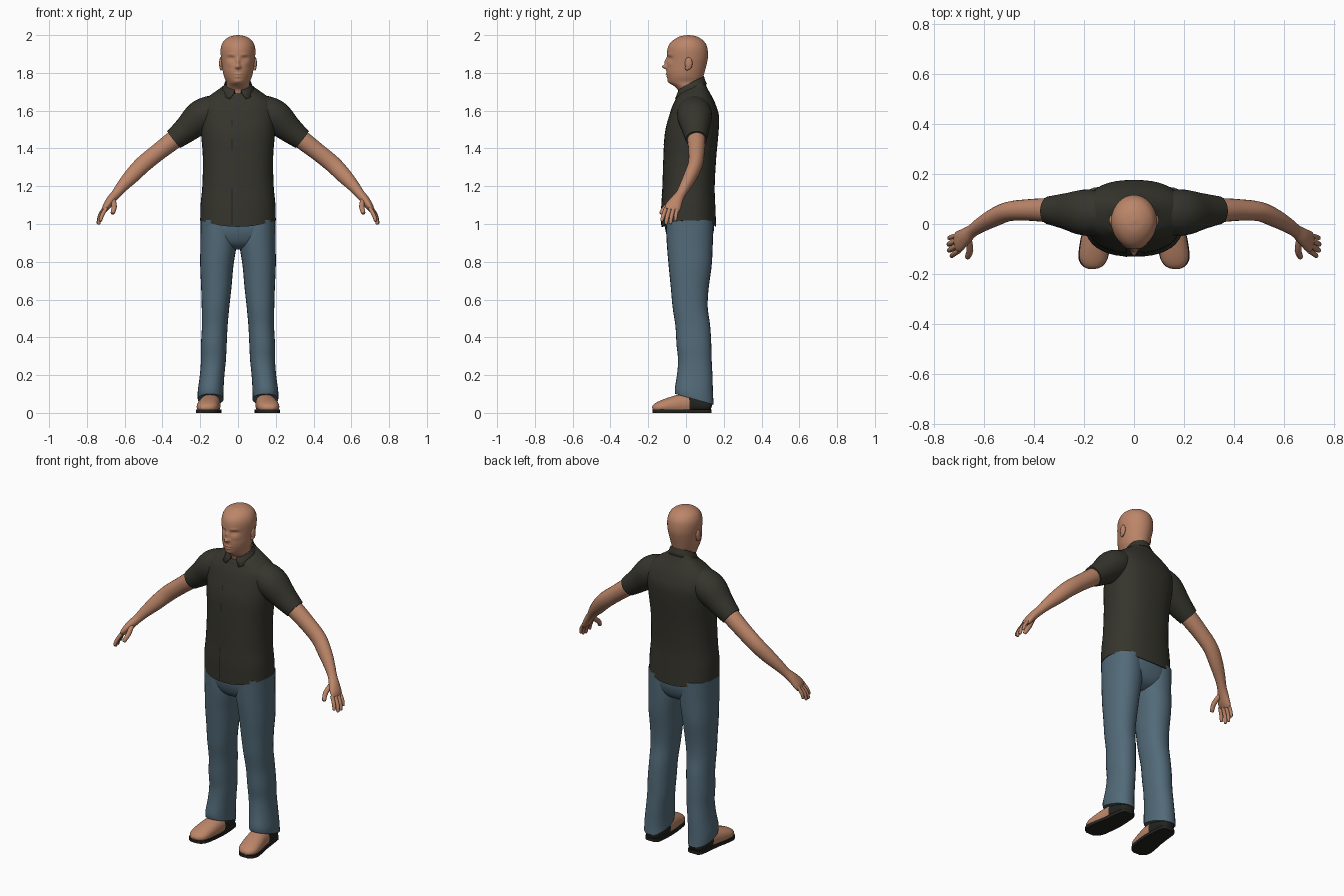
import bpy, bmesh, math
from mathutils import Vector
from mathutils.bvhtree import BVHTree


def material(name, rgb):
    m = bpy.data.materials.new(name)
    m.diffuse_color = (*rgb, 1)
    return m


SKIN = material("skin", (0.50, 0.235, 0.14))
SHIRT = material("dark_olive_cloth", (0.036, 0.035, 0.026))
DENIM = material("blue_denim", (0.085, 0.145, 0.19))
BLACK = material("black_rubber", (0.016, 0.016, 0.014))


def finish(bm, name, mats, mirror=False, angle=50):
    bmesh.ops.recalc_face_normals(bm, faces=bm.faces)
    me = bpy.data.meshes.new(name)
    bm.to_mesh(me)
    bm.free()
    for m in mats:
        me.materials.append(m)
    me.shade_smooth()
    me.set_sharp_from_angle(angle=math.radians(angle))
    ob = bpy.data.objects.new(name, me)
    bpy.context.collection.objects.link(ob)
    if mirror:
        ob.modifiers.new("mirror", 'MIRROR')
    return ob


def spline(rows, steps):
    """Catmull-Rom interpolation of ring rows."""
    rows = [tuple(r) + (0,) * (6 - len(r)) for r in rows]
    p = [rows[0]] + rows + [rows[-1]]
    out = []
    for i in range(1, len(p) - 2):
        for s in range(steps):
            t = s / steps
            out.append([0.5 * (2 * b + (c - a) * t + (2 * a - 5 * b + 4 * c - d) * t * t
                               + (3 * b - a - 3 * c + d) * t ** 3)
                        for a, b, c, d in zip(*p[i - 1:i + 3])])
    return out + [list(rows[-1])]


def loft(bm, rows, n=24, steps=4, power=2.0, level=True, ref=(0, 1, 0), warp=None):
    """Skin rings (x, y, z, half_width, half_depth, tilt); level rings stay horizontal."""
    rows = spline(rows, steps)
    ref = Vector(ref)
    rings = []
    for i, r in enumerate(rows):
        c = Vector(r[:3])
        t = Vector((0, 0, 1))
        if not level:
            t = (Vector(rows[min(i + 1, len(rows) - 1)][:3])
                 - Vector(rows[max(i - 1, 0)][:3])).normalized()
        b = t.cross(ref).normalized()
        a = b.cross(t)
        ring = []
        for k in range(n):
            u = 2 * math.pi * k / n
            cu, su = math.cos(u), math.sin(u)
            v = c + b * r[3] * math.copysign(abs(cu) ** (2 / power), cu) \
                + a * r[4] * math.copysign(abs(su) ** (2 / power), su)
            v.z += r[5] * (v.y - c.y)
            ring.append(bm.verts.new(warp(v) if warp else v))
        rings.append(ring)
    for p, q in zip(rings, rings[1:]):
        for k in range(n):
            bm.faces.new((p[k], p[(k + 1) % n], q[(k + 1) % n], q[k]))
    bm.faces.new(rings[0][::-1])
    bm.faces.new(rings[-1])


def ellipsoid(bm, centre, size):
    vs = bmesh.ops.create_uvsphere(bm, u_segments=16, v_segments=10, radius=1)["verts"]
    for v in vs:
        v.co = Vector(centre) + Vector([a * b for a, b in zip(v.co, size)])


# Head and neck, with facial relief as soft bumps (x, z, spread x, spread z, push y)
BUMPS = [(0, 1.832, .013, .010, -.024), (0, 1.858, .009, .020, -.013),
         (.036, 1.876, .017, .010, .011), (.036, 1.897, .022, .007, -.004),
         (.036, 1.874, .010, .005, -.005), (0, 1.794, .022, .004, -.006),
         (0, 1.780, .018, .004, -.005), (0, 1.787, .024, .002, .003),
         (0, 1.752, .018, .010, -.004), (.045, 1.845, .018, .014, -.003)]


def face(v):
    front = max(0, -v.y / 0.11)
    v.x *= 1 - 0.10 * front
    if v.y < 0:
        for x, z, sx, sz, push in BUMPS:
            v.y += push * math.exp(-((abs(v.x) - x) / sx) ** 2 - ((v.z - z) / sz) ** 2)
    return v


bm = bmesh.new()
loft(bm, [(0, .025, 1.63, .06, .06), (0, .022, 1.70, .06, .062), (0, .015, 1.725, .062, .072),
          (0, -.002, 1.75, .062, .088), (0, -.004, 1.78, .074, .096), (0, -.002, 1.81, .081, .102),
          (0, .003, 1.84, .085, .105), (0, .008, 1.88, .090, .108), (0, .008, 1.92, .092, .107),
          (0, .009, 1.95, .086, .098), (0, .011, 1.975, .070, .076), (0, .012, 1.993, .040, .044),
          (0, .013, 2.0, .006, .006)], n=88, steps=7, warp=face)
finish(bm, "head", [SKIN], angle=80)

bm = bmesh.new()
ellipsoid(bm, (.091, .014, 1.85), (.009, .020, .033))
ellipsoid(bm, (.089, .006, 1.826), (.008, .011, .013))
finish(bm, "ears", [SKIN], True)


# Shirt body with a hem that rises at the sides
def hem(v):
    low = max(0, 1 - (v.z - .98) / .15)
    v.z += low * .035 * min(1, (v.x / .2) ** 2)
    return v


bm = bmesh.new()
loft(bm, [(0, .015, .985, .2, .145), (0, .0125, 1.1, .198, .1425), (0, .0135, 1.2, .189, .1385),
          (0, .02, 1.35, .186, .14), (0, .03, 1.48, .196, .142), (0, .0425, 1.57, .202, .1325),
          (0, .044, 1.63, .196, .114), (0, .0425, 1.665, .168, .0975, .05),
          (0, .035, 1.695, .125, .082, .2), (0, .03, 1.715, .088, .072, .4),
          (0, .027, 1.727, .070, .067, .5)], n=40, power=2.4, warp=hem)
tree = BVHTree.FromBMesh(bm)
finish(bm, "shirt_body", [SHIRT])

# Sleeves
bm = bmesh.new()
loft(bm, [(.08, .042, 1.605, .07, .075), (.14, .044, 1.598, .082, .088), (.20, .046, 1.565, .088, .092),
          (.27, .051, 1.503, .071, .073), (.34, .055, 1.447, .056, .056)], n=24, level=False)
finish(bm, "sleeves", [SHIRT], True)

# Folded collar, open at the front with pointed ends
bm = bmesh.new()
prev = None
N = 36
for i in range(N + 1):
    a = math.radians(14 + 332 * i / N)
    s, c = math.sin(a), -math.cos(a)
    tip = max(0, -c) ** 6
    z = 1.737 + .034 * c
    row = [bm.verts.new((r * s, .027 + d * c, z + h)) for r, d, h in
           ((.066, .066, -.012), (.069, .068, .012),
            (.078 + .012 * tip, .075, -.012), (.090 + .10 * tip, .084 + .004 * tip, -.030 - .012 * tip))]
    if prev:
        for k in range(3):
            bm.faces.new((prev[k], prev[k + 1], row[k + 1], row[k]))
    prev = row
ob = finish(bm, "collar", [SHIRT])
ob.modifiers.new("thickness", 'SOLIDIFY').thickness = .004

# Front fastening: seam and buttonholes laid on the shirt surface
bm = bmesh.new()
for z0, z1 in ((.995, 1.19), (1.39, 1.45), (1.52, 1.55)):
    prev = None
    for i in range(9):
        z = z0 + (z1 - z0) * i / 8
        row = []
        for x in (-.034, -.028):
            hit = tree.ray_cast(Vector((x, -1, z)), Vector((0, 1, 0)))[0]
            row.append(bm.verts.new((x, hit.y - .002, z)))
        if prev:
            bm.faces.new((prev[0], prev[1], row[1], row[0]))
        prev = row
finish(bm, "shirt_fastening", [BLACK])

# Arms, hands and fingers
bm = bmesh.new()
loft(bm, [(.27, .052, 1.50, .045, .045), (.34, .055, 1.445, .049, .048), (.42, .056, 1.383, .046, .043),
          (.50, .050, 1.318, .045, .039), (.56, .025, 1.257, .041, .036), (.61, -.003, 1.203, .032, .030),
          (.645, -.027, 1.160, .025, .026), (.672, -.048, 1.128, .024, .033),
          (.697, -.068, 1.092, .020, .042), (.708, -.076, 1.072, .013, .038)], n=20, level=False)
for base, mid, tip, r in (((.698, -.106, 1.085), (.720, -.120, 1.045), (.728, -.128, 1.018), .0105),
                          ((.704, -.086, 1.080), (.730, -.100, 1.035), (.738, -.106, 1.002), .011),
                          ((.708, -.066, 1.080), (.733, -.077, 1.038), (.740, -.082, 1.004), .0105),
                          ((.708, -.046, 1.085), (.731, -.053, 1.048), (.738, -.056, 1.020), .0095),
                          ((.660, -.062, 1.125), (.655, -.105, 1.090), (.664, -.132, 1.058), .0135)):
    end = Vector(tip) + (Vector(tip) - Vector(mid)).normalized() * .005
    loft(bm, [(*base, r, r), (*mid, r, r), (*tip, r * .8, r * .8), (*end, r * .3, r * .3)],
         n=10, steps=3, level=False, ref=(0, 1, .2))
finish(bm, "arms", [SKIN], True)


# Trouser seat and legs, with hems sloping down to the heel
bm = bmesh.new()
loft(bm, [(0, .018, 1.06, .185, .125), (0, .019, .98, .197, .130), (0, .02, .92, .185, .115),
          (0, .02, .885, .12, .09), (0, .02, .865, .04, .05)], n=36, power=2.4)
finish(bm, "trouser_seat", [DENIM])

bm = bmesh.new()
loft(bm, [(.145, .045, .072, .068, .102, -.28), (.145, .042, .115, .068, .101, -.15),
          (.137, .046, .20, .065, .094), (.130, .047, .28, .066, .089), (.128, .042, .36, .068, .092),
          (.123, .036, .46, .068, .092), (.119, .022, .56, .073, .093), (.115, .020, .66, .080, .100),
          (.112, .022, .78, .088, .114), (.103, .020, .90, .096, .122), (.104, .019, 1.02, .094, .126)],
     n=28, power=2.2)
finish(bm, "trouser_legs", [DENIM], True)

# Feet: bare-toned uppers and dark heels
FOOT = [(.142, .135, .03, .018, .025), (.142, .115, .035, .030, .042), (.143, .05, .045, .050, .050),
        (.147, -.02, .045, .054, .055), (.156, -.08, .038, .046, .058), (.163, -.135, .030, .034, .056),
        (.165, -.165, .026, .022, .040), (.165, -.178, .024, .008, .018)]
bm = bmesh.new()


def ground(v):
    v.z = max(v.z, .015)
    return v


loft(bm, FOOT, n=24, level=False, ref=(1, 0, 0), power=2.2, warp=ground)
for f in bm.faces:
    f.material_index = int(f.calc_center_median().y > .01)
finish(bm, "feet", [SKIN, BLACK], True)

# Soles traced from the foot outline
bm = bmesh.new()
rows = spline(FOOT, 3)
outline = [(r[0] + r[4] + .003, r[1]) for r in rows] + [(r[0] - r[4] - .003, r[1]) for r in rows[::-1]]
f = bm.faces.new([bm.verts.new((x, y, 0)) for x, y in outline])
top = bmesh.ops.extrude_face_region(bm, geom=[f])["geom"]
bmesh.ops.translate(bm, vec=(0, 0, .018), verts=[g for g in top if isinstance(g, bmesh.types.BMVert)])
finish(bm, "soles", [BLACK], True, 40)
